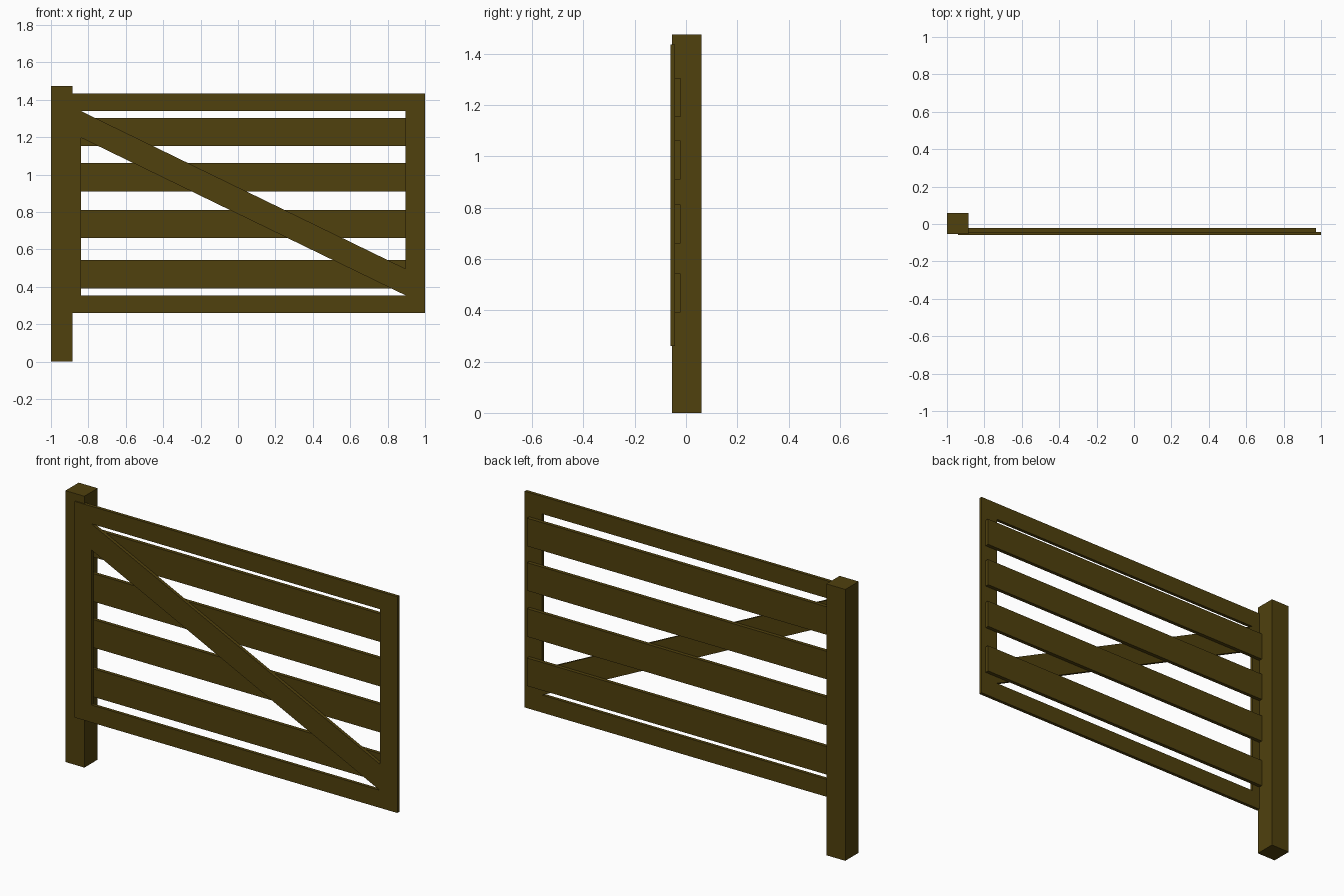
import bpy, bmesh

if "Cube" in bpy.data.objects:
    bpy.data.objects.remove(bpy.data.objects["Cube"])

wood = bpy.data.materials.new("dark_wood")
wood.diffuse_color = (0.08, 0.052, 0.004, 1)
wood.use_nodes = True
wood.node_tree.nodes["Principled BSDF"].inputs["Base Color"].default_value = wood.diffuse_color


def finish(bm, name):
    mesh = bpy.data.meshes.new(name)
    bm.to_mesh(mesh)
    bm.free()
    mesh.materials.append(wood)
    obj = bpy.data.objects.new(name, mesh)
    bpy.context.collection.objects.link(obj)
    return obj


def box(name, x, y, z):
    """Box from (min, max) pairs."""
    bm = bmesh.new()
    bmesh.ops.create_cube(bm, size=1)
    for v in bm.verts:
        v.co = [a + (b - a) * (c + 0.5) for (a, b), c in zip((x, y, z), v.co)]
    return finish(bm, name)


# Gate post
box("post", (-1.0, -0.886), (-0.054, 0.06), (0, 1.475))

# Horizontal slats behind the frame, let into the post
for i, z in enumerate((0.392, 0.66, 0.91, 1.152)):
    box(f"slat_{i + 1}", (-0.91, 0.972), (-0.042, -0.022), (z, z + 0.152))

# Front frame with flush diagonal brace: one face layout, thickened
x0, x1, z0, z1 = -0.94, 1.0, 0.26, 1.435      # outer edge
a0, a1, b0, b1 = -0.84, 0.895, 0.355, 1.34    # inner opening
brace = 0.142                                 # vertical width of the brace
points = [(x0, z0), (x1, z0), (x1, z1), (x0, z1),
          (a0, b0), (a1, b0), (a1, b1), (a0, b1),
          (a1, b0 + brace), (a0, b1 - brace)]
faces = [(0, 1, 5, 4),            # bottom rail
         (1, 2, 6, 8, 5),         # free stile
         (2, 3, 7, 6),            # top rail
         (3, 0, 4, 9, 7),         # hinge stile
         (9, 5, 8, 7)]            # brace
bm = bmesh.new()
verts = [bm.verts.new((x, -0.06, z)) for x, z in points]
for f in faces:
    bm.faces.new([verts[i] for i in f])
frame = finish(bm, "frame_and_brace")
solid = frame.modifiers.new("thickness", 'SOLIDIFY')
solid.thickness = 0.018
solid.offset = -1
